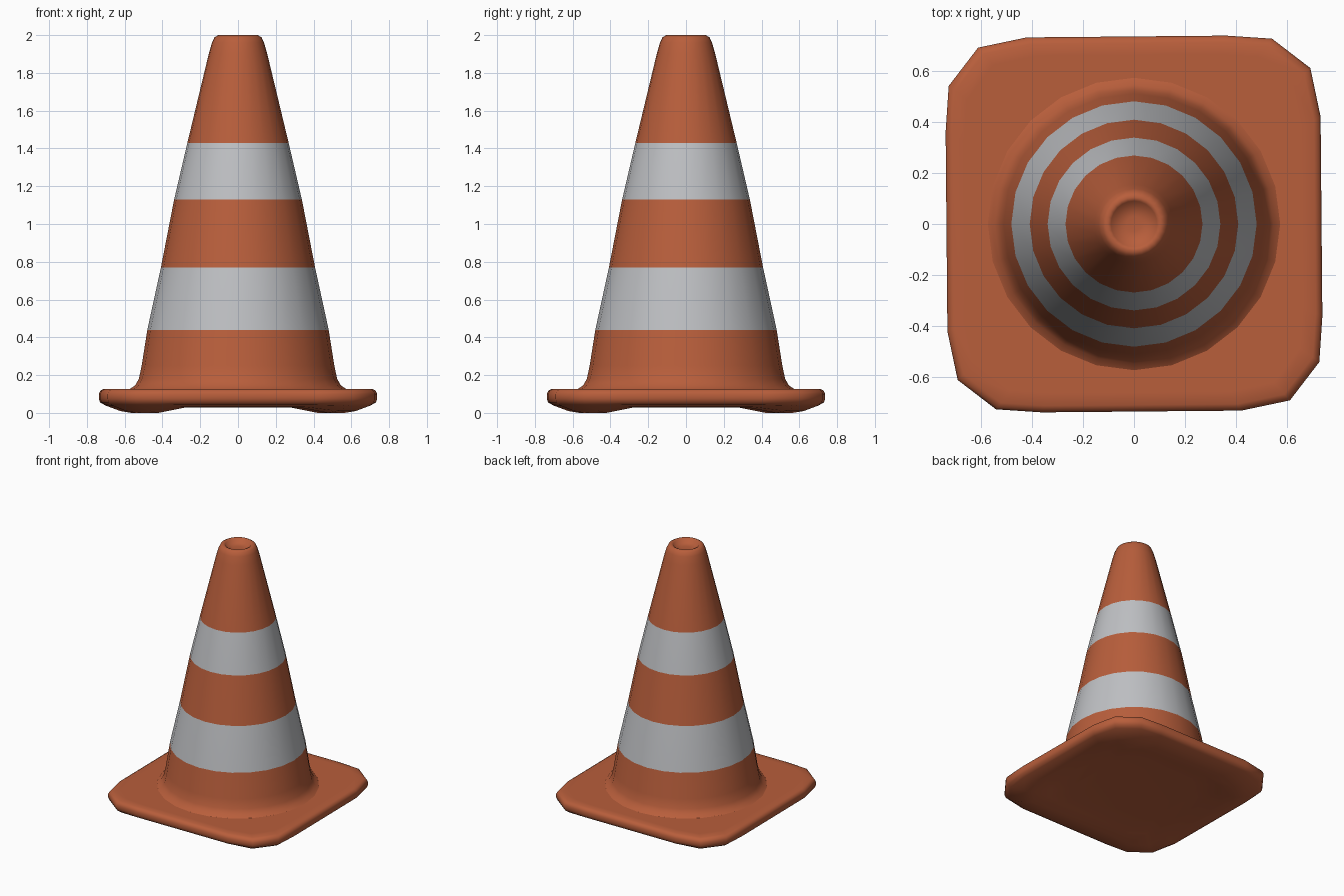
import bpy, bmesh, math

if "Cube" in bpy.data.objects:
    bpy.data.objects.remove(bpy.data.objects["Cube"])

def material(name, rgb):
    m = bpy.data.materials.new(name)
    m.diffuse_color = (*rgb, 1)
    m.use_nodes = True
    m.node_tree.nodes["Principled BSDF"].inputs["Base Color"].default_value = m.diffuse_color
    return m

orange = material("orange_rubber", (0.48, 0.112, 0.044))
grey = material("grey_band", (0.52, 0.53, 0.55))

def loft(name, rings, mats, band=None):
    """Bridge equal-length rings of points and cap both ends with a fan."""
    bm = bmesh.new()
    loops = [[bm.verts.new(p) for p in r] for r in rings]
    n = len(loops[0])
    for a, b in zip(loops, loops[1:]):
        for i in range(n):
            j = (i + 1) % n
            bm.faces.new((a[i], a[j], b[j], b[i]))
    bm.faces.new(loops[0][::-1])
    bm.faces.new(loops[-1])
    bmesh.ops.recalc_face_normals(bm, faces=bm.faces)
    for f in bm.faces:
        f.smooth = True
        if band:
            f.material_index = int(band(f.calc_center_median().z))
    me = bpy.data.meshes.new(name)
    bm.to_mesh(me)
    bm.free()
    for m in mats:
        me.materials.append(m)
    ob = bpy.data.objects.new(name, me)
    bpy.context.collection.objects.link(ob)
    return ob

# Cone body: lathe profile (radius, height), flared foot and dished tip
profile = [(0.60, 0.11), (0.575, 0.125), (0.545, 0.145), (0.525, 0.18), (0.51, 0.25),
           (0.48, 0.44), (0.408, 0.77), (0.338, 1.13), (0.268, 1.43), (0.155, 1.9),
           (0.138, 1.96), (0.125, 1.988), (0.105, 2.0), (0.09, 1.992), (0.075, 1.97),
           (0.03, 1.965)]
N = 24
loft("cone_body",
     [[(r * math.cos(2 * math.pi * i / N), r * math.sin(2 * math.pi * i / N), z)
       for i in range(N)] for r, z in profile],
     [orange, grey],
     lambda z: 0.44 < z < 0.77 or 1.13 < z < 1.43)

# Base plate: one chamfered corner turned four times
corner = [(0.73, 0.42), (0.69, 0.61), (0.54, 0.725), (0.36, 0.737)]
outline = []
for k in range(4):
    for x, y in corner:
        for _ in range(k):
            x, y = -y, x
        outline.append((x, y))

def plate_ring(scale, z, foot=0.0):
    # the two middle points of each corner drop to make a shallow foot
    return [(x * scale, y * scale, z - (foot if i % 4 in (1, 2) else foot * 0.3))
            for i, (x, y) in enumerate(outline)]

loft("base_plate",
     [plate_ring(0.5, 0.045), plate_ring(0.65, 0.043, 0.012), plate_ring(0.78, 0.04, 0.04),
      plate_ring(0.86, 0.04, 0.03), plate_ring(0.96, 0.045, 0.008), plate_ring(0.99, 0.055),
      plate_ring(1.0, 0.075), plate_ring(1.0, 0.1), plate_ring(0.99, 0.117),
      plate_ring(0.965, 0.127), plate_ring(0.9, 0.127)],
     [orange])
